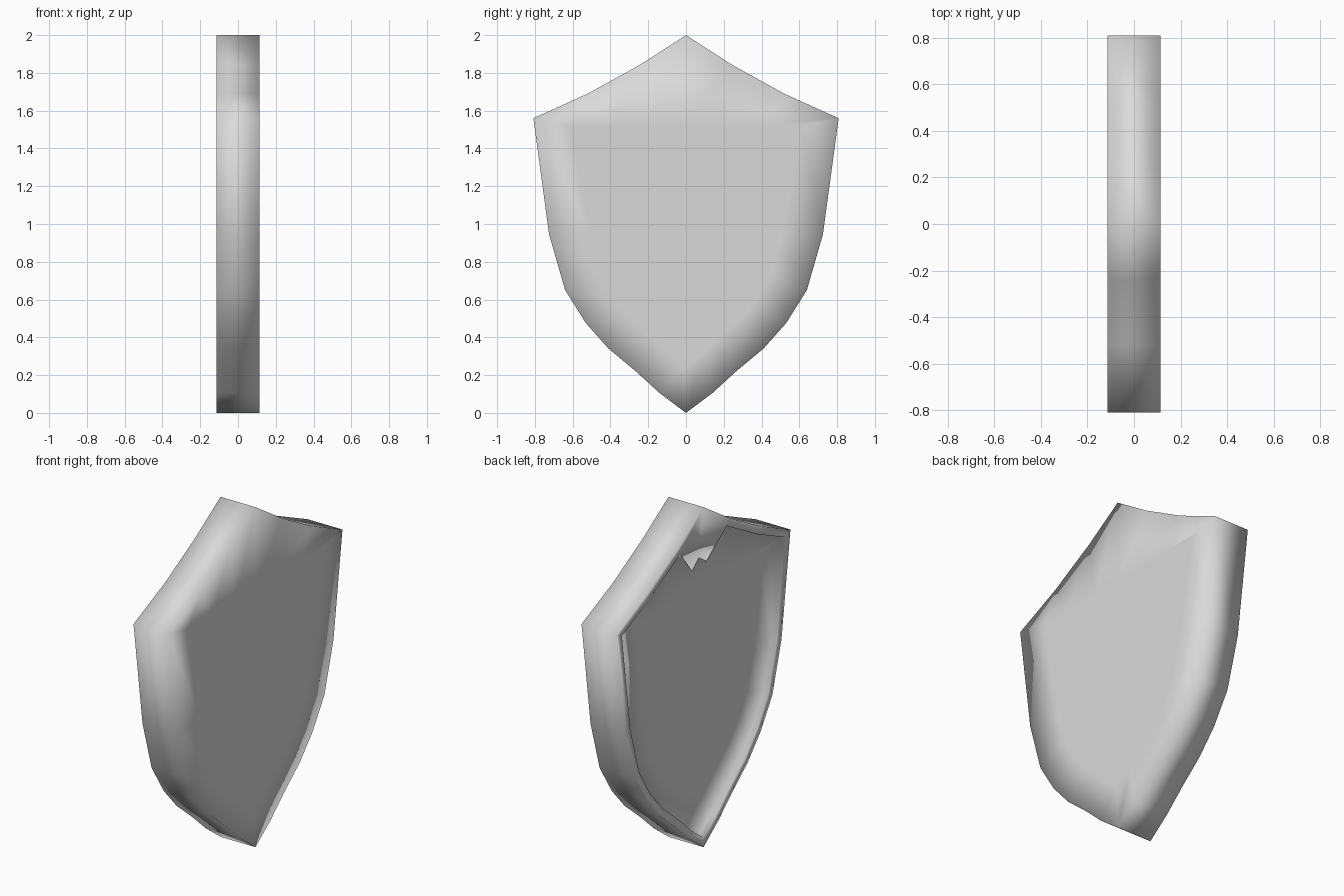
import bpy, bmesh
from mathutils import Vector

cube = bpy.data.objects.get("Cube")
if cube:
    bpy.data.objects.remove(cube, do_unlink=True)

FRONT, BACK, WALL, RECESS = 0.114, -0.114, 0.045, 0.032

# Half outline of the shield (y, z), from the peak down to the tip
half = [(0, 2), (.24, 1.845), (.52, 1.69), (.808, 1.56), (.725, .945), (.64, .65),
        (.53, .475), (.41, .34), (.26, .215), (.14, .105), (0, 0)]


def mirrored(points):
    return points + [(-y, z) for y, z in points[-2:0:-1]]


def shrink(ring, dist):
    """Offset a clockwise closed outline inwards with mitred corners."""
    out = []
    for i, p in enumerate(ring):
        a, b, c = Vector(ring[i - 1]), Vector(p), Vector(ring[(i + 1) % len(ring)])
        d1, d2 = (b - a).normalized(), (c - b).normalized()
        n1, n2 = Vector((d1.y, -d1.x)), Vector((d2.y, -d2.x))
        m = (n1 + n2).normalized()
        out.append(tuple(b + m * dist / m.dot(n1)))
    return out


def panel_ring(ring):
    """Flat centre of a face: straight top edge, sides drawn in."""
    return [(y * .76, min(z, 1.52)) if z > 1.5 else (y * .7, .95 + (z - .95) * .74)
            for y, z in ring]


bm = bmesh.new()


def loop(ring, x):
    return [bm.verts.new((x, y, z)) for y, z in ring]


def bridge(a, b):
    for i in range(len(a)):
        j = (i + 1) % len(a)
        bm.faces.new((a[i], a[j], b[j], b[i]))


outer = mirrored(half)
inner = shrink(outer, WALL)

# Front face, outer wall, back rim, shallow recess and its floor
loops = [loop(panel_ring(outer), FRONT), loop(outer, FRONT), loop(outer, BACK),
         loop(inner, BACK), loop(inner, BACK + RECESS),
         loop(panel_ring(inner), BACK + RECESS)]
for a, b in zip(loops, loops[1:]):
    bridge(a, b)
bm.faces.new(loops[0])
bm.faces.new(loops[-1])
bmesh.ops.recalc_face_normals(bm, faces=bm.faces)

# Gusset under the peak of the rim, sinking into the recess floor
loops[3][0].co = (BACK + .045, 0, 1.57)
for f in bm.faces:
    f.smooth = True

mesh = bpy.data.meshes.new("shield")
bm.to_mesh(mesh)
bm.free()
shield = bpy.data.objects.new("shield", mesh)
bpy.context.collection.objects.link(shield)

# Single light grey finish
mat = bpy.data.materials.new("light_grey")
mat.use_nodes = True
grey = (.7, .7, .7, 1)
mat.diffuse_color = grey
mat.node_tree.nodes["Principled BSDF"].inputs["Base Color"].default_value = grey
mesh.materials.append(mat)
